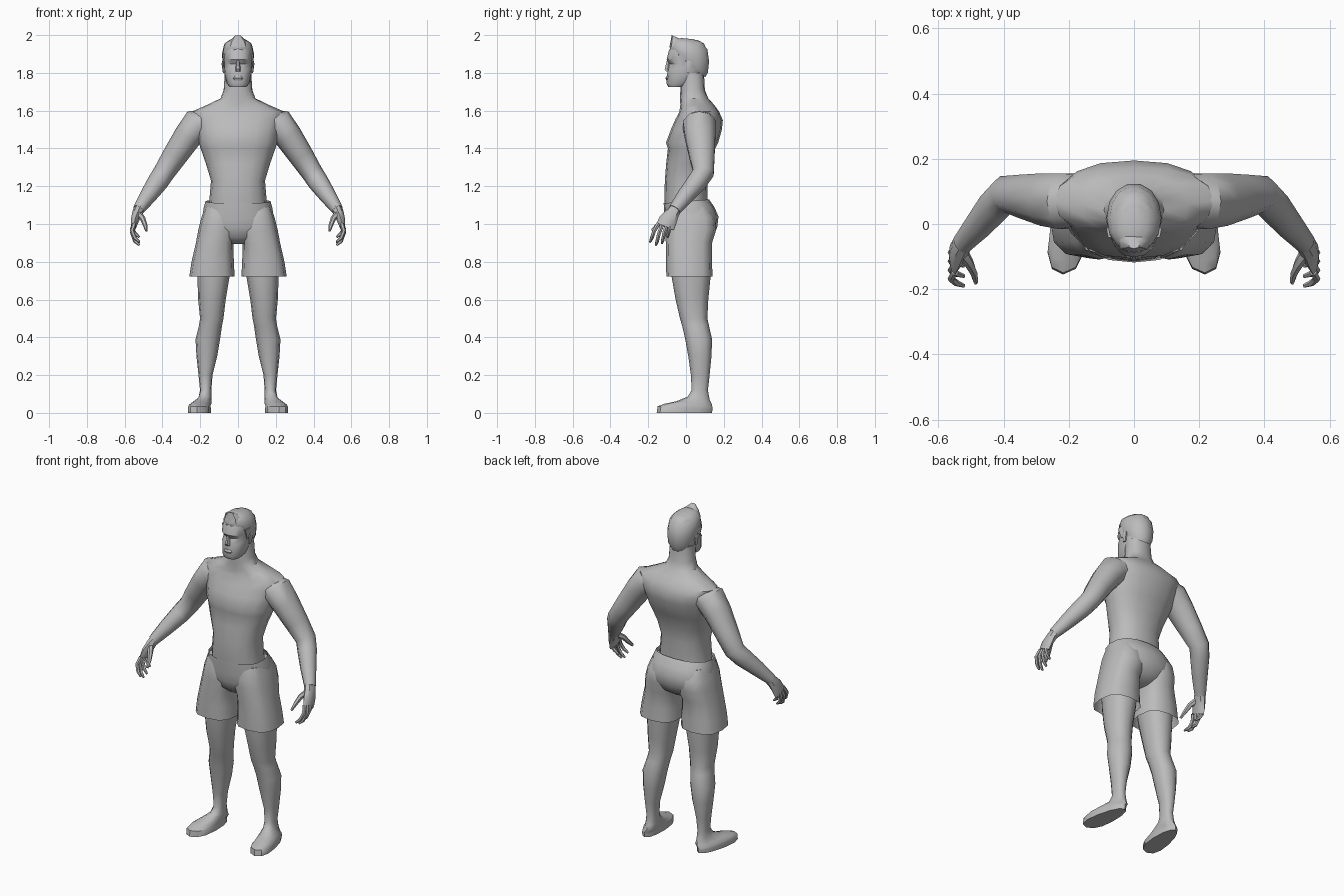
import bpy, bmesh, math
from mathutils import Vector

grey = bpy.data.materials.new("plain_grey")
grey.diffuse_color = (0.5, 0.5, 0.5, 1)


def ring(w, yf, zf, yb, zb, cx=0.0, taper=0.0, n=12, e=2.3):
    """Rounded cross-section from front (yf, zf) to back (yb, zb)."""
    pts = []
    for i in range(n):
        a = 2 * math.pi * i / n
        c, s = round(math.cos(a), 6), round(math.sin(a), 6)
        c = math.copysign(abs(c) ** (2 / e), c)
        s = math.copysign(abs(s) ** (2 / e), s)
        t = (s + 1) / 2
        pts.append(Vector((cx + w * c * (1 - taper * s) - 0.08 * taper * s,
                           yf + (yb - yf) * t, zf + (zb - zf) * t)))
    return pts


def skin(name, rings, mirror=False, caps=(True, True), angle=42):
    """Bridge a list of rings into one smooth-shaded object."""
    bm = bmesh.new()
    vs = [[bm.verts.new(p) for p in r] for r in rings]
    for r0, r1 in zip(vs, vs[1:]):
        n = len(r0)
        for i in range(n):
            bm.faces.new((r0[i], r0[(i + 1) % n], r1[(i + 1) % n], r1[i]))
    if caps[0]:
        bm.faces.new(vs[0])
    if caps[1]:
        bm.faces.new(vs[-1])
    bmesh.ops.recalc_face_normals(bm, faces=bm.faces)
    me = bpy.data.meshes.new(name)
    bm.to_mesh(me)
    bm.free()
    me.materials.append(grey)
    ob = bpy.data.objects.new(name, me)
    bpy.context.collection.objects.link(ob)
    if mirror:
        ob.modifiers.new("mirror", 'MIRROR').use_mirror_merge = False
    bpy.ops.object.select_all(action='DESELECT')
    ob.select_set(True)
    bpy.context.view_layer.objects.active = ob
    bpy.ops.object.shade_smooth_by_angle(angle=math.radians(angle))
    return ob


def tube(name, path, n=10, mirror=True):
    """Limb along a path of (x, y, z, radius across, radius front to back)."""
    ps = [Vector(p[:3]) for p in path]
    rings = []
    for i, p in enumerate(ps):
        t = (ps[min(i + 1, len(ps) - 1)] - ps[max(i - 1, 0)]).normalized()
        u = t.cross(Vector((0, 1, 0))).normalized()
        v = t.cross(u)
        ra, rb = path[i][3:]
        rings.append([p + u * ra * math.cos(2 * math.pi * k / n)
                      + v * rb * math.sin(2 * math.pi * k / n) for k in range(n)])
    return skin(name, rings, mirror)


def level(z, w, yf, yb, **kw):
    return ring(w, yf, z, yb, z, **kw)


# Torso and neck
skin("torso", [level(*r, n=16) for r in (
    (1.02, .155, -.10, .11), (1.12, .152, -.115, .115), (1.23, .143, -.112, .112),
    (1.32, .17, -.105, .125), (1.40, .198, -.096, .155), (1.43, .207, -.106, .170),
    (1.50, .222, -.08, .190), (1.55, .236, -.058, .195), (1.595, .245, -.035, .175),
    (1.63, .165, -.03, .15), (1.665, .092, -.032, .118), (1.71, .076, -.03, .10),
    (1.80, .07, -.03, .095))])

# Head, with eye sockets pressed into the eye-level ring
head = [level(*r, n=16) for r in (
    (1.725, .045, -.094, -.01), (1.745, .06, -.104, .04), (1.785, .07, -.100, .08),
    (1.82, .075, -.098, .10), (1.848, .076, -.094, .11), (1.872, .077, -.102, .112),
    (1.92, .075, -.09, .112), (1.955, .06, -.07, .095), (1.975, .03, -.035, .06))]
for p in head[4]:
    if p.y < -.05 and .01 < abs(p.x) < .06:
        p.y += .014
skin("head", head)
skin("nose", [level(1.865, .008, -.103, -.08, n=6), level(1.82, .014, -.115, -.08, n=6),
              level(1.808, .015, -.108, -.08, n=6)])
skin("mouth", [level(1.783, .022, -.103, -.07, n=8), level(1.772, .03, -.109, -.07, n=8),
               level(1.76, .024, -.103, -.07, n=8)])
skin("ear", [level(1.80, .006, -.002, .018, cx=.074, n=6),
             level(1.85, .010, -.004, .034, cx=.077, n=6),
             level(1.865, .006, .004, .026, cx=.077, n=6)], mirror=True)

# Hair cap, slanting down to the nape, with a raised tuft at the front
skin("hair", [ring(*r, n=14, e=2.1) for r in (
    (.076, -.080, 1.915, .105, 1.775), (.083, -.088, 1.925, .118, 1.80),
    (.084, -.086, 1.95, .125, 1.86), (.074, -.075, 1.972, .115, 1.925),
    (.045, -.055, 1.982, .08, 1.965), (.02, -.02, 1.984, .04, 1.978))])
skin("hair_tuft", [ring(.055, -.088, 1.935, -.01, 1.96, n=8),
                   ring(.045, -.082, 1.965, -.02, 1.975, n=8),
                   ring(.018, -.076, 2.0, -.045, 1.986, n=8)])
skin("sideburn", [level(1.90, .010, -.045, .01, cx=.074, n=6),
                  level(1.835, .004, -.02, -.008, cx=.075, n=6)], mirror=True)

# Arms
tube("arm", [(.15, .075, 1.55, .06, .08), (.215, .07, 1.525, .088, .09),
             (.265, .075, 1.465, .075, .085), (.335, .085, 1.36, .066, .07),
             (.392, .092, 1.272, .057, .058), (.425, .058, 1.222, .055, .054),
             (.475, -.002, 1.15, .045, .045), (.527, -.06, 1.075, .031, .034)])

# Hands
tube("palm", [(.515, -.045, 1.095, .030, .032), (.532, -.07, 1.06, .028, .036),
              (.546, -.095, 1.02, .022, .048), (.553, -.11, .985, .015, .050)], n=8)
for name, y, tip_y, tip_z in (("index_finger", -.147, -.190, .905),
                              ("middle_finger", -.124, -.160, .888),
                              ("ring_finger", -.100, -.128, .898),
                              ("little_finger", -.076, -.098, .93)):
    tube(name, [(.550, y, 1.0, .012, .012), (.561, (y + tip_y) / 2, (1.0 + tip_z) / 2 + .01, .011, .011),
                (.545, tip_y * .8 + y * .2, tip_z + .02, .010, .010),
                (.522, tip_y, tip_z, .006, .006)], n=6)
tube("thumb", [(.528, -.085, 1.055, .018, .02), (.505, -.122, 1.03, .015, .016),
               (.492, -.15, .995, .012, .012), (.485, -.18, .965, .007, .008)], n=6)

# Shorts: seat and two open legs
skin("shorts_seat", [ring(*r, n=16, e=2.4) for r in (
    (.172, -.118, 1.11, .122, 1.13), (.182, -.117, 1.08, .15, 1.09),
    (.190, -.113, 1.03, .172, 1.04), (.195, -.108, .98, .165, .98),
    (.15, -.09, .93, .14, .93), (.06, -.05, .895, .09, .895))], caps=(False, True))
skin("shorts_leg", [level(z, w, yf, yb, cx=cx, e=2.7) for z, w, yf, yb, cx in (
    (1.09, .07, -.09, .12, .105), (1.03, .092, -.108, .155, .103),
    (.97, .104, -.109, .16, .106), (.90, .099, -.107, .138, .124),
    (.80, .112, -.106, .138, .134), (.722, .120, -.104, .140, .138))],
    mirror=True, caps=(True, False))

# Legs running down into the feet
LEG = ((.85, .10, -.08, .13, .125), (.72, .085, -.076, .13, .130),
       (.60, .073, -.055, .118, .138), (.50, .062, -.032, .113, .139),
       (.46, .061, -.02, .122, .146), (.39, .065, -.004, .138, .160),
       (.30, .055, .012, .135, .165), (.20, .037, .026, .125, .172),
       (.12, .030, .03, .116, .171))
FOOT = ((.035, .008, .085, .125, .07, .175, .05), (.046, -.05, .062, .137, .045, .185, .2),
        (.052, -.115, .048, .140, .03, .198, .22), (.056, -.150, .035, .140, .02, .200, .22),
        (.056, -.155, 0, .138, 0, .200, .22))
skin("leg_and_foot", [level(z, w, yf, yb, cx=cx) for z, w, yf, yb, cx in LEG]
     + [ring(w, yf, zf, yb, zb, cx=cx, taper=k) for w, yf, zf, yb, zb, cx, k in FOOT],
     mirror=True)
